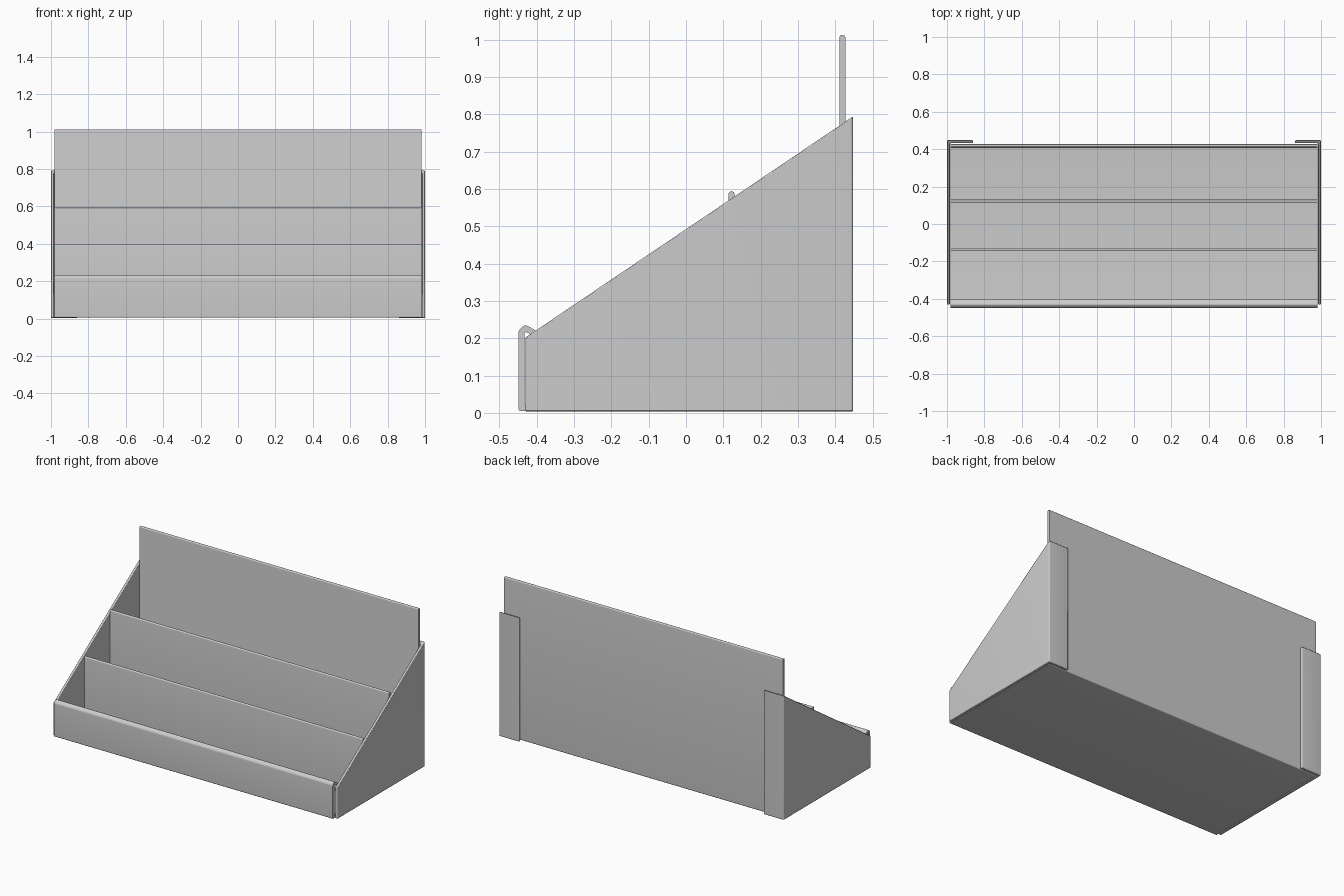
import bpy, bmesh, math
from mathutils import Vector

if "Cube" in bpy.data.objects:
    bpy.data.objects.remove(bpy.data.objects["Cube"])

HALF = 0.008      # half of the sheet thickness
WIDTH = 0.98      # half width of the tray between its sides


def sheet_outline(path):
    """Thicken an open 2D path into a closed outline with mitred corners."""
    pts = [Vector(p) for p in path]
    dirs = [(b - a).normalized() for a, b in zip(pts, pts[1:])]
    left, right = [], []
    for i, p in enumerate(pts):
        d0, d1 = dirs[max(i - 1, 0)], dirs[min(i, len(dirs) - 1)]
        n0, n1 = Vector((-d0.y, d0.x)), Vector((-d1.y, d1.x))
        off = (n0 + n1) * (HALF / (1 + n0.dot(n1)))
        left.append(p + off)
        right.append(p - off)
    return left + right[::-1]


def round_corners(outline, size=0.008, steps=5):
    """Replace each corner by a short curve."""
    out = []
    for i, p in enumerate(outline):
        a = outline[i - 1] - p
        b = outline[(i + 1) % len(outline)] - p
        t = min(size, 0.46 * a.length, 0.46 * b.length)
        p0, p2 = p + a.normalized() * t, p + b.normalized() * t
        for k in range(steps + 1):
            u = k / steps
            out.append(p0 * (1 - u) ** 2 + p * 2 * u * (1 - u) + p2 * u * u)
    return out


def extrude_sheet(path, place, low, high):
    """Extrude a thickened path between two positions along its third axis."""
    bm = bmesh.new()
    base = [bm.verts.new(place(p, low)) for p in round_corners(sheet_outline(path))]
    face = bm.faces.new(base)
    geom = bmesh.ops.extrude_face_region(bm, geom=[face], use_keep_orig=True)["geom"]
    move = [v for v in geom if isinstance(v, bmesh.types.BMVert)]
    shift = place(Vector((0, 0)), high) - place(Vector((0, 0)), low)
    bmesh.ops.translate(bm, verts=move, vec=shift)
    bmesh.ops.recalc_face_normals(bm, faces=bm.faces)
    return bm


def finish(bm, name):
    bmesh.ops.recalc_face_normals(bm, faces=bm.faces)
    mesh = bpy.data.meshes.new(name)
    bm.to_mesh(mesh)
    bm.free()
    ob = bpy.data.objects.new(name, mesh)
    bpy.context.collection.objects.link(ob)
    bpy.ops.object.select_all(action='DESELECT')
    ob.select_set(True)
    bpy.context.view_layer.objects.active = ob
    bpy.ops.object.shade_smooth_by_angle(angle=math.radians(35))
    return ob


def along_x(p, h):
    return Vector((h, p.x, p.y))


def along_z(p, h):
    return Vector((p.x, p.y, h))


# Folded tray: rolled front lip, front wall, floor and tall back wall
tray = [(-0.402, 0.211), (-0.430, 0.227), (-0.441, 0.217), (-0.441, 0.013),
        (0.419, 0.013), (0.419, 1.012)]
finish(extrude_sheet(tray, along_x, -WIDTH, WIDTH), "folded_tray")

# Two stepped dividers
for name, y, top in (("front_divider", -0.135, 0.397), ("rear_divider", 0.122, 0.593)):
    finish(extrude_sheet([(y, 0.010), (y, top)], along_x, -WIDTH, WIDTH), name)

# Side panels with a wrapped rear flange, cut along the sloping top
bm = extrude_sheet([(0.992, -0.43), (0.992, 0.440), (0.86, 0.440)], along_z, 0.004, 0.95)
slope = Vector((0, 0.87, 0.587))
cut = bmesh.ops.bisect_plane(bm, geom=bm.verts[:] + bm.edges[:] + bm.faces[:],
                             plane_co=(0, -0.43, 0.202),
                             plane_no=(0, -slope.z, slope.y), clear_outer=True)
rim = [e for e in cut["geom_cut"] if isinstance(e, bmesh.types.BMEdge)]
bmesh.ops.contextual_create(bm, geom=rim)
sides = finish(bm, "side_panels")
bevel = sides.modifiers.new("soft_rim", 'BEVEL')
bevel.width = 0.003
bevel.segments = 2
bevel.limit_method = 'ANGLE'
bevel.angle_limit = math.radians(50)
mirror = sides.modifiers.new("other_side", 'MIRROR')
mirror.use_axis[0] = True
